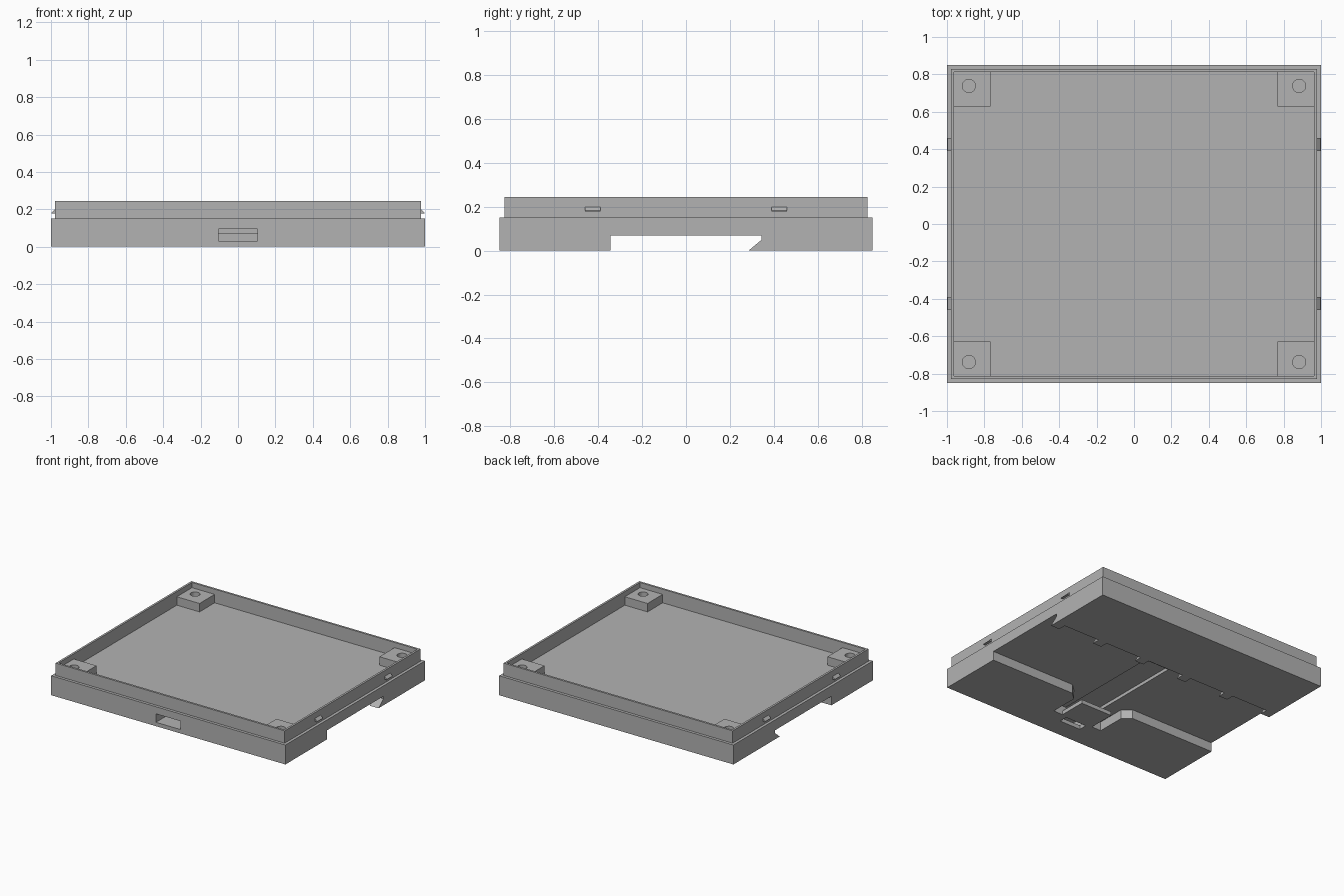
import bpy, bmesh, math

if "Cube" in bpy.data.objects:
    bpy.data.objects.remove(bpy.data.objects["Cube"])

grey = bpy.data.materials.new("plain_grey")
grey.diffuse_color = (0.45, 0.45, 0.45, 1)
grey.use_nodes = True
grey.node_tree.nodes["Principled BSDF"].inputs["Base Color"].default_value = grey.diffuse_color


def prism(name, pts, lo, hi, axis="z", cutter=False):
    """Extrude a 2D outline: (x, y) along z, or (y, z) along x, or (x, z) along y."""
    put = {"z": lambda a, b, t: (a, b, t),
           "x": lambda a, b, t: (t, a, b),
           "y": lambda a, b, t: (a, t, b)}[axis]
    bm = bmesh.new()
    base = bm.faces.new([bm.verts.new(put(a, b, lo)) for a, b in pts])
    ext = bmesh.ops.extrude_face_region(bm, geom=[base])
    top = [v for v in ext["geom"] if isinstance(v, bmesh.types.BMVert)]
    d = put(0, 0, hi - lo)
    bmesh.ops.translate(bm, verts=top, vec=d)
    bmesh.ops.recalc_face_normals(bm, faces=bm.faces)
    me = bpy.data.meshes.new(name)
    bm.to_mesh(me)
    bm.free()
    ob = bpy.data.objects.new(name, me)
    bpy.context.collection.objects.link(ob)
    me.materials.append(grey)
    ob.hide_render = cutter
    return ob


def rect(x0, x1, y0, y1):
    return [(x0, y0), (x1, y0), (x1, y1), (x0, y1)]


def box(name, x0, x1, y0, y1, z0, z1, cutter=False):
    return prism(name, rect(x0, x1, y0, y1), z0, z1, "z", cutter)


def boolean(ob, tools, op="DIFFERENCE"):
    """Apply boolean tools to a part and remove the tools."""
    bpy.context.view_layer.objects.active = ob
    for tool in tools:
        m = ob.modifiers.new("cut", "BOOLEAN")
        m.object, m.operation, m.solver = tool, op, "EXACT"
        bpy.ops.object.modifier_apply(modifier=m.name)
        bpy.data.objects.remove(tool)


# Tray: wide base with a narrower rim
FLOOR = 0.14
tray = box("tray", -1, 1, -0.85, 0.85, 0, 0.15)
boolean(tray, [box("rim", -0.978, 0.978, -0.828, 0.828, 0.1, 0.245)], "UNION")

# Upper cavity, wide channel below, latch funnel, latch tunnel
funnel = [(-0.275, -0.30), (-0.275, -0.345), (-0.215, -0.40), (-0.215, -0.62),
          (0.215, -0.62), (0.215, -0.40), (0.275, -0.345), (0.275, -0.30)]
boolean(tray, [
    box("cavity", -0.962, 0.962, -0.812, 0.812, FLOOR, 0.5, True),
    box("channel", -1.1, 1.1, -0.345, 0.345, -0.1, 0.07, True),
    prism("funnel", funnel, -0.1, 0.07, "z", True),
    box("tunnel", -0.105, 0.105, -0.9, 0.25, 0.03, 0.095, True),
    box("window", -0.09, 0.09, -0.70, -0.635, -0.1, 0.06, True),
])

# Latch tongue between the two side slits
box("latch_tongue", -0.135, 0.135, -0.62, -0.41, 0, 0.03)

# Corner screw posts with blind round holes
for sx in (-1, 1):
    for sy in (-1, 1):
        xs = sorted((sx * 0.768, sx * 0.965))
        ys = sorted((sy * 0.628, sy * 0.815))
        post = box("screw_post", *xs, *ys, FLOOR - 0.01, 0.205)
        ring = [(sx * 0.883 + 0.035 * math.cos(i * math.tau / 32),
                 sy * 0.738 + 0.035 * math.sin(i * math.tau / 32)) for i in range(32)]
        boolean(post, [prism("screw_hole", ring, 0.15, 0.3, "z", True)])

        # Sloped snap bump on the side of the rim
        prism("snap_bump", [(sx * 0.97, 0.178), (sx * 0.998, 0.178),
                            (sx * 0.998, 0.182), (sx * 0.978, 0.2), (sx * 0.97, 0.2)],
              sy * 0.425 - 0.035, sy * 0.425 + 0.035, "y")

# Row of wedge clips along the back edge of the channel
for i in range(6):
    x = -0.9625 + i * 0.385
    prism("rail_clip", [(0.285, 0), (0.35, 0), (0.35, 0.05), (0.345, 0.05)],
          x - 0.0375, x + 0.0375, "x")
